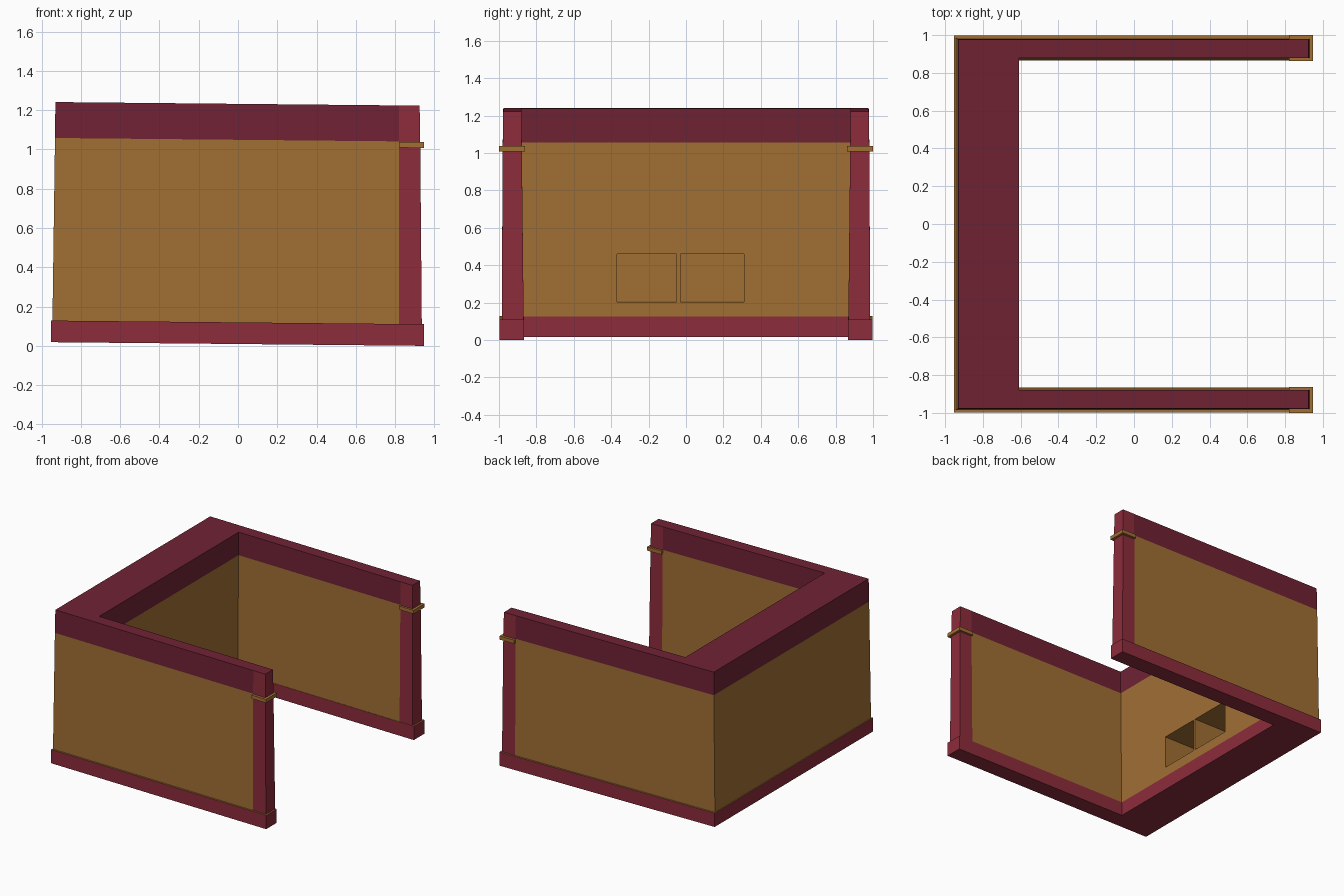
import bpy, bmesh

if "Cube" in bpy.data.objects:
    bpy.data.objects.remove(bpy.data.objects["Cube"])

def srgb(r, g, b):
    f = lambda c: (c / 255 / 12.92) if c / 255 < 0.04045 else ((c / 255 + 0.055) / 1.055) ** 2.4
    return (f(r), f(g), f(b), 1)

def material(name, rgb):
    m = bpy.data.materials.new(name)
    m.diffuse_color = srgb(*rgb)
    m.use_nodes = True
    m.node_tree.nodes["Principled BSDF"].inputs["Base Color"].default_value = m.diffuse_color
    return m

BROWN = material("brown_wood", (161, 111, 52))
RED = material("red_trim", (140, 44, 59))
DARK = material("dark_red_cap", (112, 34, 52))
PILLAR_X = 0.82      # where the red pillar ends of the arms begin
INNER_X = -0.61      # inner face of the thick back wall

def tilt(x, y, z):
    # the whole model leans slightly up towards the back wall
    return (x, y, z + 0.0098 * (0.95 - x))

def finish(bm, name, mats):
    bmesh.ops.recalc_face_normals(bm, faces=bm.faces[:])
    me = bpy.data.meshes.new(name)
    bm.to_mesh(me)
    bm.free()
    for m in mats:
        me.materials.append(m)
    ob = bpy.data.objects.new(name, me)
    bpy.context.collection.objects.link(ob)
    return ob

def u_outline(x_back, x_front, y_out, y_in):
    # U-shaped plan, split where the pillars start
    half = [(x_back, y_out), (PILLAR_X, y_out), (x_front, y_out),
            (x_front, y_in), (PILLAR_X, y_in), (INNER_X, y_in)]
    return half + [(x, -y) for x, y in reversed(half)]

def u_solid(name, levels, mats, rule):
    # loft the U outline through the levels (z, x_back, x_front, y_out, y_in)
    bm = bmesh.new()
    rings = [[bm.verts.new(tilt(x, y, l[0])) for x, y in u_outline(*l[1:])] for l in levels]
    n = len(rings[0])
    for a, b in zip(rings, rings[1:]):
        for i in range(n):
            j = (i + 1) % n
            bm.faces.new((a[i], a[j], b[j], b[i]))
    bm.faces.new(rings[0])
    bm.faces.new(rings[-1])
    bmesh.ops.recalc_face_normals(bm, faces=bm.faces[:])
    for f in bm.faces:
        f.material_index = rule(f)
    return finish(bm, name, mats)

def box(name, lo, hi, mat):
    bm = bmesh.new()
    bmesh.ops.create_cube(bm, size=1)
    for v in bm.verts:
        v.co = tilt(*[(lo[i] + hi[i]) / 2 + v.co[i] * (hi[i] - lo[i]) for i in range(3)])
    return finish(bm, name, [mat])

# walls: brown panels, dark cap band, red pillars at the open ends
def wall_rule(f):
    c = f.calc_center_median()
    if f.normal.z > 0.9:
        return 2
    if c.x > PILLAR_X:
        return 1
    return 2 if c.z > 1.08 else 0

walls = u_solid("walls", [(0.11, -0.945, 0.936, 0.985, 0.868),
                          (1.04, -0.932, 0.928, 0.98, 0.878),
                          (1.223, -0.93, 0.925, 0.977, 0.88)],
                [BROWN, RED, DARK], wall_rule)

# two deep storage recesses in the back wall
for y0, y1 in ((-0.37, -0.05), (-0.03, 0.31)):
    cutter = box("recess_cutter", (-0.9, y0, 0.187), (-0.5, y1, 0.445), BROWN)
    cutter.hide_render = True
    mod = walls.modifiers.new("recess", 'BOOLEAN')
    mod.operation = 'DIFFERENCE'
    mod.solver = 'EXACT'
    mod.object = cutter
    bpy.context.view_layer.objects.active = walls
    bpy.ops.object.modifier_apply(modifier=mod.name)
    bpy.data.objects.remove(cutter)

# red plinth under the walls, with a brown upper ledge
u_solid("plinth", [(0.0, -0.952, 0.948, 0.998, 0.865), (0.11, -0.952, 0.948, 0.998, 0.865)],
        [RED, BROWN], lambda f: 1 if f.normal.z > 0.9 else 0)

# brown collars around the pillars
for name, s in (("front_collar", -1), ("rear_collar", 1)):
    ys = sorted((s * 0.862, s * 1.0))
    box(name, (0.82, ys[0], 1.008), (0.948, ys[1], 1.037), BROWN)
